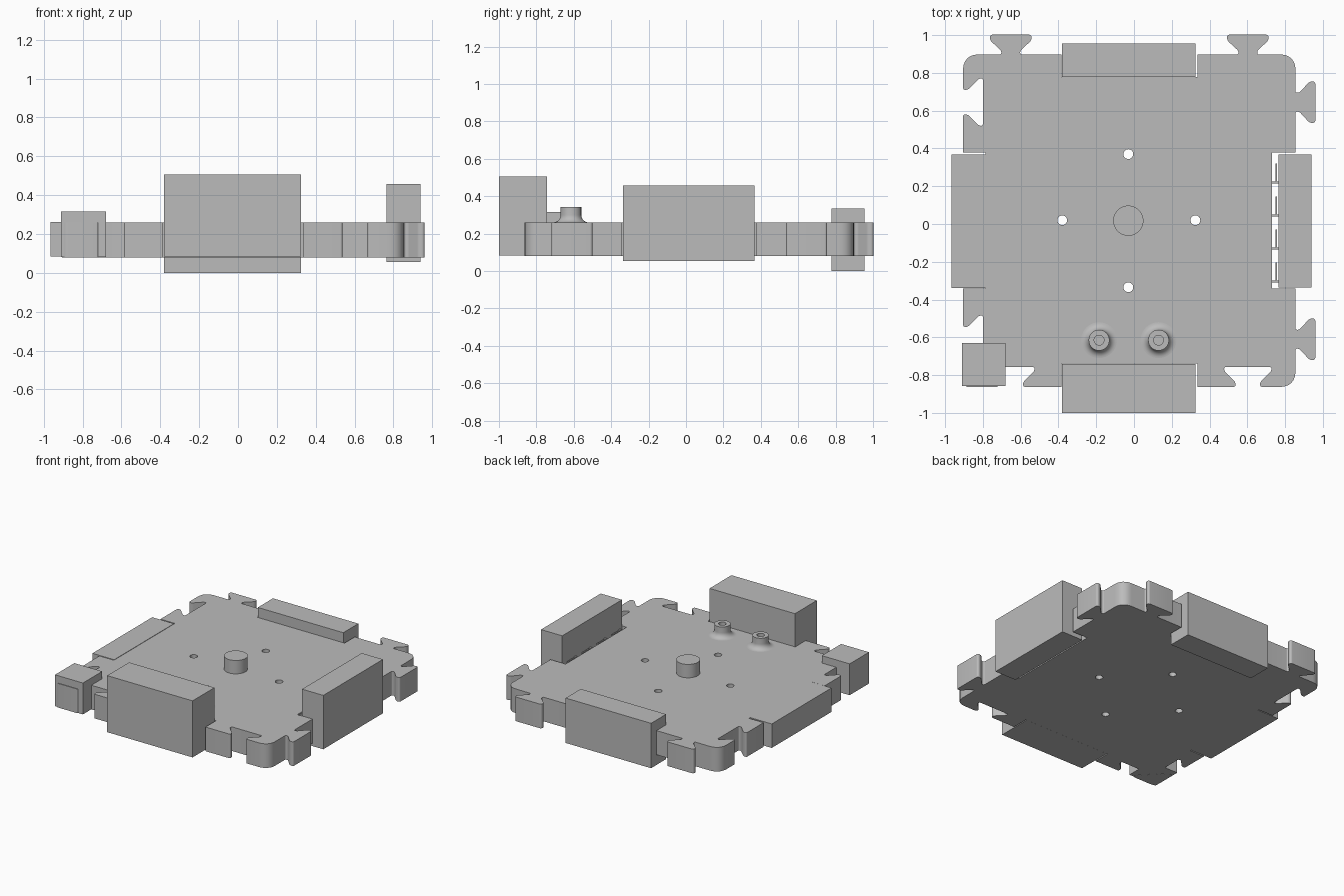
import bpy, bmesh, math
from mathutils import Vector

if "Cube" in bpy.data.objects:
    bpy.data.objects.remove(bpy.data.objects["Cube"])

grey = bpy.data.materials.new("grey plastic")
grey.diffuse_color = (0.5, 0.5, 0.5, 1)
grey.use_nodes = True
grey.node_tree.nodes["Principled BSDF"].inputs["Base Color"].default_value = grey.diffuse_color

CX, CY, HALF = -0.025, 0.0175, 0.88   # plate centre and half width
Z0, Z1 = 0.08, 0.26                   # plate underside and top


def finish(name, mesh, smooth=False):
    mesh.materials.clear()
    mesh.materials.append(grey)
    ob = bpy.data.objects.new(name, mesh)
    bpy.context.collection.objects.link(ob)
    if smooth:
        bpy.ops.object.select_all(action='DESELECT')
        ob.select_set(True)
        bpy.context.view_layer.objects.active = ob
        bpy.ops.object.shade_smooth_by_angle(angle=math.radians(35))
    return ob


def box(name, x0, x1, y0, y1, z0, z1):
    bm = bmesh.new()
    bmesh.ops.create_cube(bm, size=1)
    for v in bm.verts:
        v.co = ((x0 + x1) / 2 + v.co.x * (x1 - x0),
                (y0 + y1) / 2 + v.co.y * (y1 - y0),
                (z0 + z1) / 2 + v.co.z * (z1 - z0))
    me = bpy.data.meshes.new(name)
    bm.to_mesh(me)
    bm.free()
    return finish(name, me)


def lathe(name, x, y, profile, steps=40):
    bm = bmesh.new()
    vs = [bm.verts.new((r, 0, z)) for r, z in profile]
    es = [bm.edges.new(p) for p in zip(vs, vs[1:])]
    bmesh.ops.spin(bm, geom=vs + es, cent=(0, 0, 0), axis=(0, 0, 1),
                   angle=math.tau, steps=steps)
    bmesh.ops.remove_doubles(bm, verts=bm.verts, dist=1e-5)
    bmesh.ops.recalc_face_normals(bm, faces=bm.faces)
    bmesh.ops.translate(bm, verts=bm.verts, vec=(x, y, 0))
    me = bpy.data.meshes.new(name)
    bm.to_mesh(me)
    bm.free()
    return finish(name, me, True)


def rounded(points, steps=6):
    """Replace each (position, radius) corner by a smooth curve."""
    out = []
    for i, (p, r) in enumerate(points):
        a, b = points[i - 1][0] - p, points[(i + 1) % len(points)][0] - p
        if r == 0:
            out.append(p)
            continue
        d = min(r, a.length * 0.48, b.length * 0.48)
        s, e = p + a.normalized() * d, p + b.normalized() * d
        for k in range(steps + 1):
            t = k / steps
            w = 2 * t * (1 - t) * 0.85          # close to a circular arc
            n = (1 - t) ** 2 + w + t * t
            out.append((s * (1 - t) ** 2 + p * w + e * t * t) / n)
    return out


# Interlocking outline: half profiles as (along, outward, radius)
TAB = [(0.05, 0, 0.02), (0.05, 0.02, 0.02), (0.11, 0.075, 0.015), (0.11, 0.105, 0.02)]
POCKET = [(0.065, 0, 0.02), (0.065, -0.025, 0.02), (0.125, -0.085, 0.015), (0.125, -0.105, 0.02)]


def side(joint, slot_depth, corner):
    def at(t0):
        return ([(t0 - t, d, r) for t, d, r in joint]
                + [(t0 + t, d, r) for t, d, r in reversed(joint)])
    slot = [(-0.36, 0, 0), (-0.36, -slot_depth, 0), (0.36, -slot_depth, 0), (0.36, 0, 0)]
    return [(-HALF, 0, corner)] + at(-0.6275) + slot + at(0.6275)


outline = []
for k, (joint, depth, corner) in enumerate([
        (POCKET, 0.125, 0.03), (TAB, 0.125, 0.08), (TAB, 0.12, 0.08), (POCKET, 0.12, 0.08)]):
    ang = k * math.pi / 2
    along = Vector((math.cos(ang), math.sin(ang)))
    outward = Vector((math.sin(ang), -math.cos(ang)))
    for t, d, r in side(joint, depth, corner):
        outline.append((Vector((CX, CY)) + along * t + outward * (HALF + d), r))

loops = [rounded(outline)]
# Four through holes
for hx, hy in ((-0.03, 0.37), (-0.03, -0.335), (-0.38, 0.02), (0.325, 0.02)):
    loops.append([Vector((hx + 0.026 * math.cos(a * math.tau / 24),
                          hy + 0.026 * math.sin(a * math.tau / 24))) for a in range(24)])

# Plate: filled flat curve, extruded
curve = bpy.data.curves.new("plate_curve", 'CURVE')
curve.dimensions = '2D'
curve.fill_mode = 'BOTH'
curve.extrude = (Z1 - Z0) / 2
for loop in loops:
    sp = curve.splines.new('POLY')
    sp.points.add(len(loop) - 1)
    for q, p in zip(sp.points, loop):
        q.co = (p.x, p.y, 0, 1)
    sp.use_cyclic_u = True
helper = bpy.data.objects.new("plate_curve", curve)
bpy.context.collection.objects.link(helper)
bpy.context.view_layer.update()
plate_mesh = bpy.data.meshes.new_from_object(
    helper.evaluated_get(bpy.context.evaluated_depsgraph_get()))
bpy.data.objects.remove(helper)
bm = bmesh.new()
bm.from_mesh(plate_mesh)
bmesh.ops.remove_doubles(bm, verts=bm.verts, dist=1e-5)
bmesh.ops.recalc_face_normals(bm, faces=bm.faces)
bmesh.ops.translate(bm, verts=bm.verts, vec=(0, 0, (Z0 + Z1) / 2))
bm.to_mesh(plate_mesh)
bm.free()
finish("plate", plate_mesh, True)

# Connector blocks in the four side slots, and the corner block
box("front_block", -0.38, 0.325, -1.0, -0.742, 0.083, 0.505)
box("back_block", -0.38, 0.325, 0.777, 0.955, 0.0, 0.335)
box("right_block", 0.765, 0.94, -0.337, 0.367, 0.055, 0.457)
box("left_block", -0.965, -0.786, -0.338, 0.367, 0.083, 0.262)
box("corner_block", -0.91, -0.68, -0.858, -0.63, 0.081, 0.315)

# Thin spring fingers in the gap behind the right block
for i in range(4):
    y = -0.305 + i * 0.175
    box("finger_root", 0.728, 0.768, y - 0.006, y + 0.006, 0.09, 0.25)
    box("finger_blade", 0.75, 0.758, y, y + 0.1, 0.09, 0.25)

# Centre post
lathe("centre_post", -0.03, 0.0175, [(0, 0.25), (0.08, 0.25), (0.08, 0.36), (0, 0.36)], 48)

# Hollow pegs with flared bases
flare = [(0.055 + 0.04 * (1 - math.sin(a)), 0.30 - 0.04 * math.cos(a))
         for a in (k * math.pi / 16 for k in range(9))]
for x in (-0.185, 0.13):
    lathe("peg", x, -0.615, flare + [(0.055, 0.343), (0.026, 0.343), (0.026, 0.262), (0, 0.262)])
